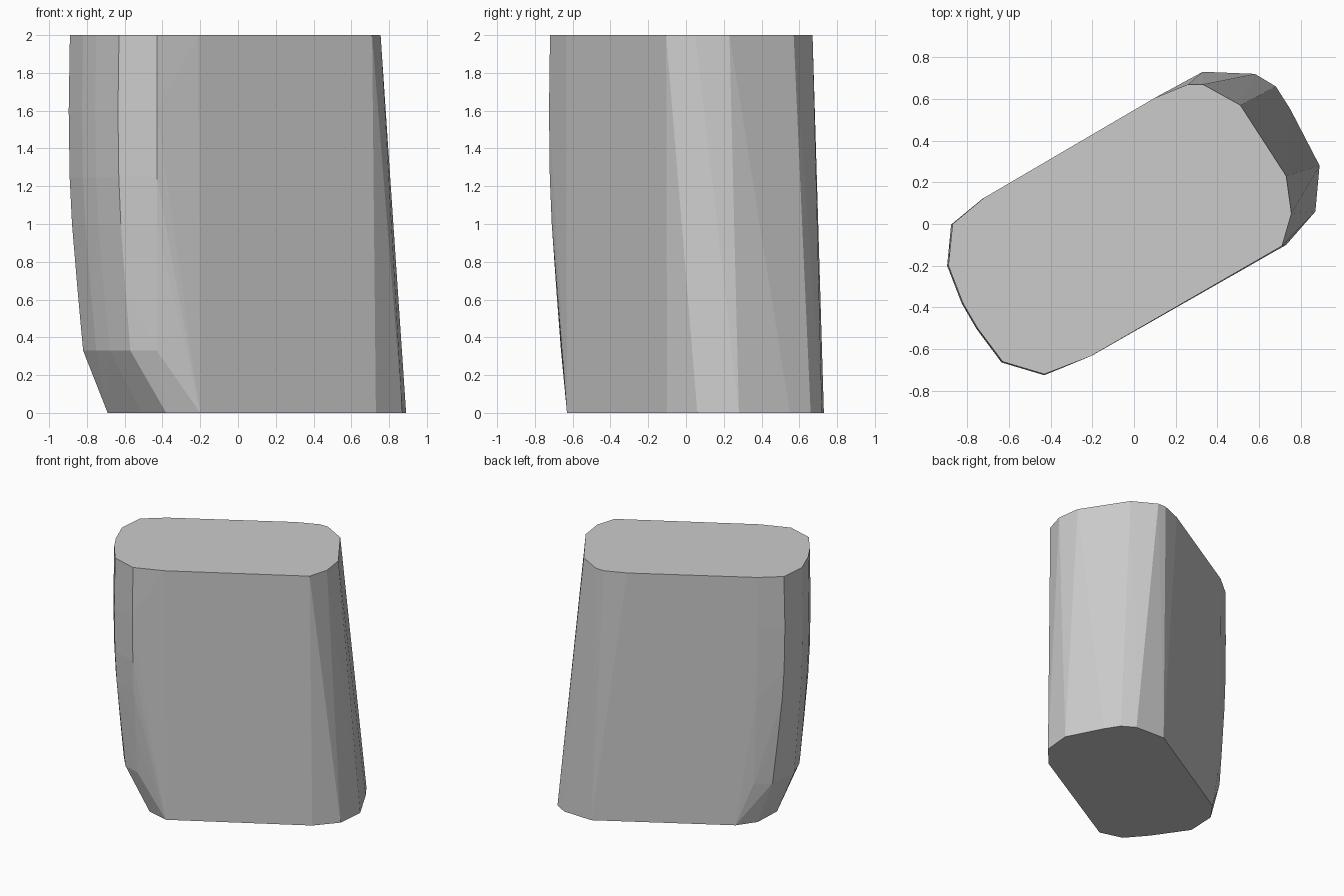
import bpy, bmesh

if "Cube" in bpy.data.objects:
    bpy.data.objects.remove(bpy.data.objects["Cube"])

# Outline of the flat top (counter-clockwise from the right)
right_top = [(0.71, -0.105), (0.755, 0.05), (0.73, 0.23), (0.51, 0.57),
             (0.33, 0.67), (0.26, 0.67), (0.1, 0.605)]
left_top = [(-0.72, 0.125), (-0.87, 0.0), (-0.89, -0.2), (-0.82, -0.38),
            (-0.75, -0.5), (-0.63, -0.66), (-0.43, -0.72), (-0.21, -0.635)]

# Outline of the flat base
right_base = [(0.73, -0.1), (0.87, 0.06), (0.89, 0.28), (0.75, 0.55),
              (0.68, 0.66), (0.58, 0.72), (0.33, 0.73)]
left_base = [(-0.58, 0.2), (-0.68, 0.06), (-0.69, -0.17), (-0.51, -0.43),
             (-0.38, -0.58), (-0.2, -0.63)]

# Bulging left end just above the base
left_low = [(-0.69, 0.13), (-0.79, 0.03), (-0.82, -0.2), (-0.75, -0.37),
            (-0.68, -0.48), (-0.57, -0.615), (-0.43, -0.662)]


def blend(a, b, t):
    return [(p[0] + (q[0] - p[0]) * t, p[1] + (q[1] - p[1]) * t)
            for p, q in zip(a, b)]


# Curved left end: rings swelling from the low outline to the top one
rings = [(0.0, right_base + left_base), (0.33, left_low),
         (0.65, blend(left_low, left_top, 0.42)),
         (1.0, blend(left_low, left_top, 0.84)),
         (1.25, blend(left_low, left_top, 1.02)),
         (1.6, blend(left_low, left_top, 1.09)),
         (2.0, right_top + left_top)]

# Wrap the rings in one faceted skin
bm = bmesh.new()
for z, outline in rings:
    for x, y in outline:
        bm.verts.new((x, y, z))
hull = bmesh.ops.convex_hull(bm, input=bm.verts)
loose = {g for g in hull["geom_interior"] + hull["geom_unused"]
         if isinstance(g, bmesh.types.BMVert)}
bmesh.ops.delete(bm, geom=list(loose), context='VERTS')
bmesh.ops.dissolve_limit(bm, angle_limit=0.01, verts=bm.verts, edges=bm.edges)
bmesh.ops.recalc_face_normals(bm, faces=bm.faces)

mesh = bpy.data.meshes.new("faceted_block")
bm.to_mesh(mesh)
bm.free()
bpy.context.collection.objects.link(bpy.data.objects.new("faceted_block", mesh))
